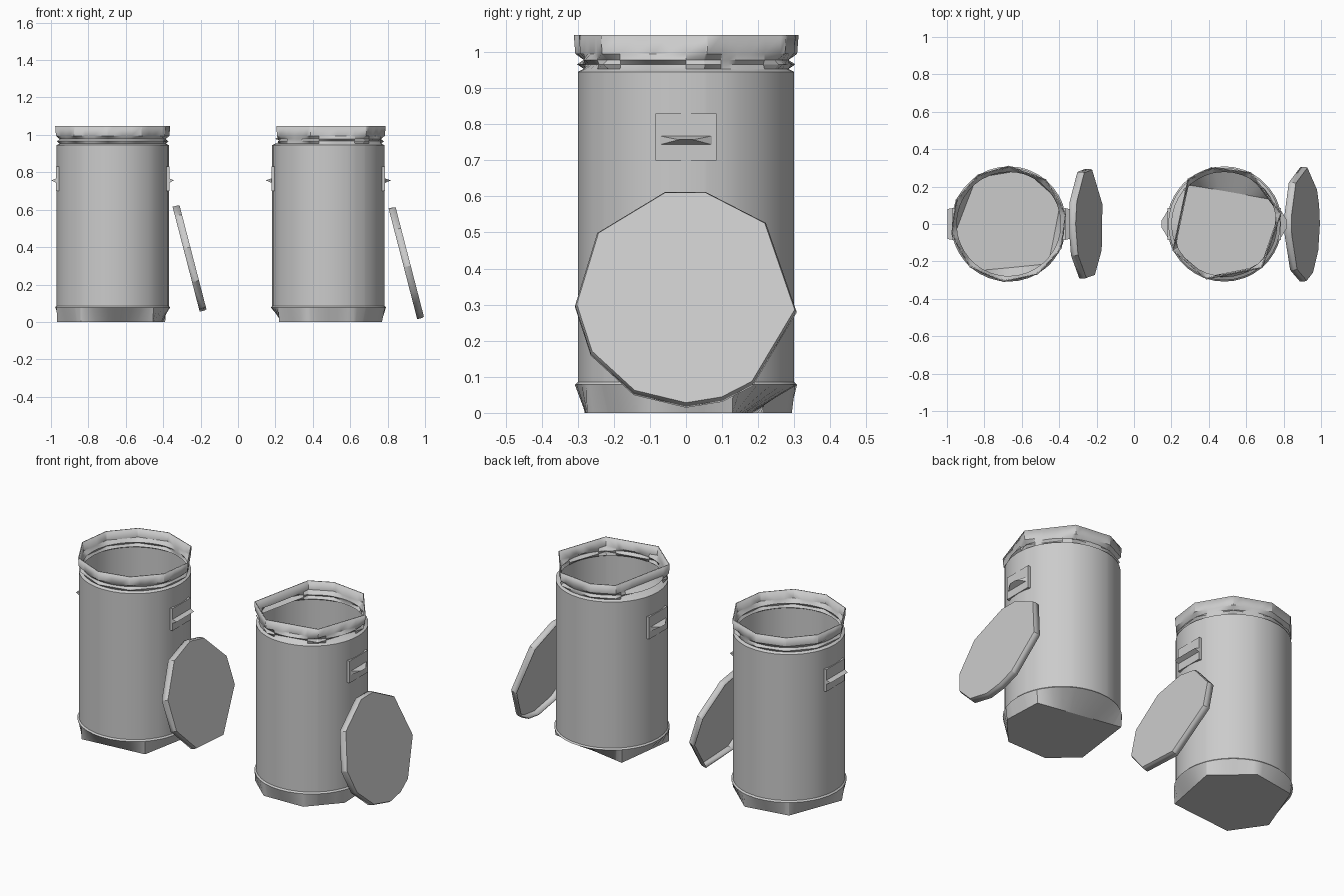
import bpy, bmesh, math
from mathutils import Matrix

if "Cube" in bpy.data.objects:
    bpy.data.objects.remove(bpy.data.objects["Cube"])

steel = bpy.data.materials.new("grey_steel")
steel.diffuse_color = (0.6, 0.6, 0.6, 1)
steel.use_nodes = True
steel.node_tree.nodes["Principled BSDF"].inputs["Base Color"].default_value = steel.diffuse_color


def finish(name, bm, wall=0.0):
    """Turn a bmesh into a named, shaded object, optionally with a thin wall."""
    me = bpy.data.meshes.new(name)
    bm.to_mesh(me)
    bm.free()
    ob = bpy.data.objects.new(name, me)
    bpy.context.collection.objects.link(ob)
    me.materials.append(steel)
    if wall:
        mod = ob.modifiers.new("wall", 'SOLIDIFY')
        mod.thickness = wall
        mod.offset = -1
    bpy.ops.object.select_all(action='DESELECT')
    ob.select_set(True)
    bpy.context.view_layer.objects.active = ob
    bpy.ops.object.shade_smooth_by_angle(angle=math.radians(30))
    return ob


def polygon_radius(a, corners, r):
    """Distance to the edge of a polygon whose corners lie on a circle r."""
    if not corners:
        return r
    cs = sorted(c % 360 for c in corners)
    cs = [cs[-1] - 360] + cs + [cs[0] + 360]
    for lo, hi in zip(cs, cs[1:]):
        if lo <= a <= hi:
            half = math.radians((hi - lo) / 2)
            return r * math.cos(half) / math.cos(math.radians(a - (lo + hi) / 2))
    return r


def loft(levels, cap_bottom=False, cap_top=False, sides=36):
    """Skin rings given as (radius, z, corner angles or None)."""
    angles = set(range(0, 360, 360 // sides)) if sides else set()
    for _, _, corners in levels:
        angles |= {c % 360 for c in corners or ()}
    angles = sorted(angles)
    bm = bmesh.new()
    rings = []
    for r, z, corners in levels:
        ring = []
        for a in angles:
            d, t = polygon_radius(a, corners, r), math.radians(a)
            ring.append(bm.verts.new((d * math.cos(t), d * math.sin(t), z)))
        rings.append(ring)
    n = len(angles)
    for low, high in zip(rings, rings[1:]):
        for i in range(n):
            j = (i + 1) % n
            bm.faces.new((low[i], low[j], high[j], high[i]))
    if cap_bottom:
        bm.faces.new(rings[0][::-1])
    if cap_top:
        bm.faces.new(rings[-1])
    return bm


def make_can(side, cx, base, rim):
    """Open can: faceted foot, round body, grooved neck, faceted rim."""
    bm = loft([
        (0.305, 0.0, base),
        (0.308, 0.078, None),
        (0.300, 0.086, None),
        (0.300, 0.945, None),
        (0.284, 0.953, None),
        (0.303, 0.966, rim),
        (0.284, 0.978, None),
        (0.308, 0.995, rim),
        (0.312, 1.047, rim),
    ], cap_bottom=True)
    finish(side + "_can", bm, 0.006).location.x = cx


def make_handle(name, cx, direction, reach, tip):
    """Flat mounting plate with a wedge-shaped grip."""
    bm = bmesh.new()
    m = Matrix.Translation((0.294, 0, 0.765)) @ Matrix.Diagonal((0.018, 0.17, 0.13, 1))
    bmesh.ops.create_cube(bm, size=1, matrix=m)
    pts = [(0.295, y, z) for z in (0.74, 0.77) for y in (-0.085, 0.085)]
    pts += [(reach, y, 0.757) for y in (-tip, tip)]
    v = [bm.verts.new(p) for p in pts]
    for f in ((0, 1, 5, 4), (2, 4, 5, 3), (0, 4, 2), (1, 3, 5), (0, 2, 3, 1)):
        bm.faces.new([v[i] for i in f])
    bmesh.ops.recalc_face_normals(bm, faces=bm.faces)
    ob = finish(name, bm)
    ob.location.x = cx
    if direction < 0:
        ob.rotation_euler.z = math.pi


def make_lid(side, x, z, r, corners):
    """Shallow pan-shaped lid leaning against its can."""
    bm = loft([(r, -0.038, corners), (r, -0.012, corners), (r * 0.985, 0, corners)],
              cap_top=True, sides=0)
    ob = finish(side + "_lid", bm, 0.006)
    s, c = math.sin(math.radians(14.5)), math.cos(math.radians(14.5))
    ob.matrix_world = Matrix(((0, -s, c, x), (1, 0, 0, 0), (0, c, s, z), (0, 0, 0, 1)))


# Cans
make_can("left", -0.67, (23, 74, 125, 193, 236, 315),
         (10, 50, 90, 122, 155, 190, 228, 265, 300, 335))
make_can("right", 0.483, (-64, -20, 25, 135, 210, 247),
         (207, 129, 103, 63, 11, 311, 252))

# Handles on both sides of each can
for d, word in ((-1, "outer"), (1, "inner")):
    make_handle("left_can_%s_handle" % word, -0.67, d, 0.328, 0.08)
    make_handle("right_can_%s_handle" % word, 0.483, d, 0.335, 0.02)

# Lids
make_lid("left", -0.238, 0.335, 0.300,
         (167, 124, 90, 66, 22, -11, -69, -118, -157))
make_lid("right", 0.918, 0.322, 0.308,
         (80, 44, -7, -53, -71, -90, -118, -149, -176, 143, 101))
